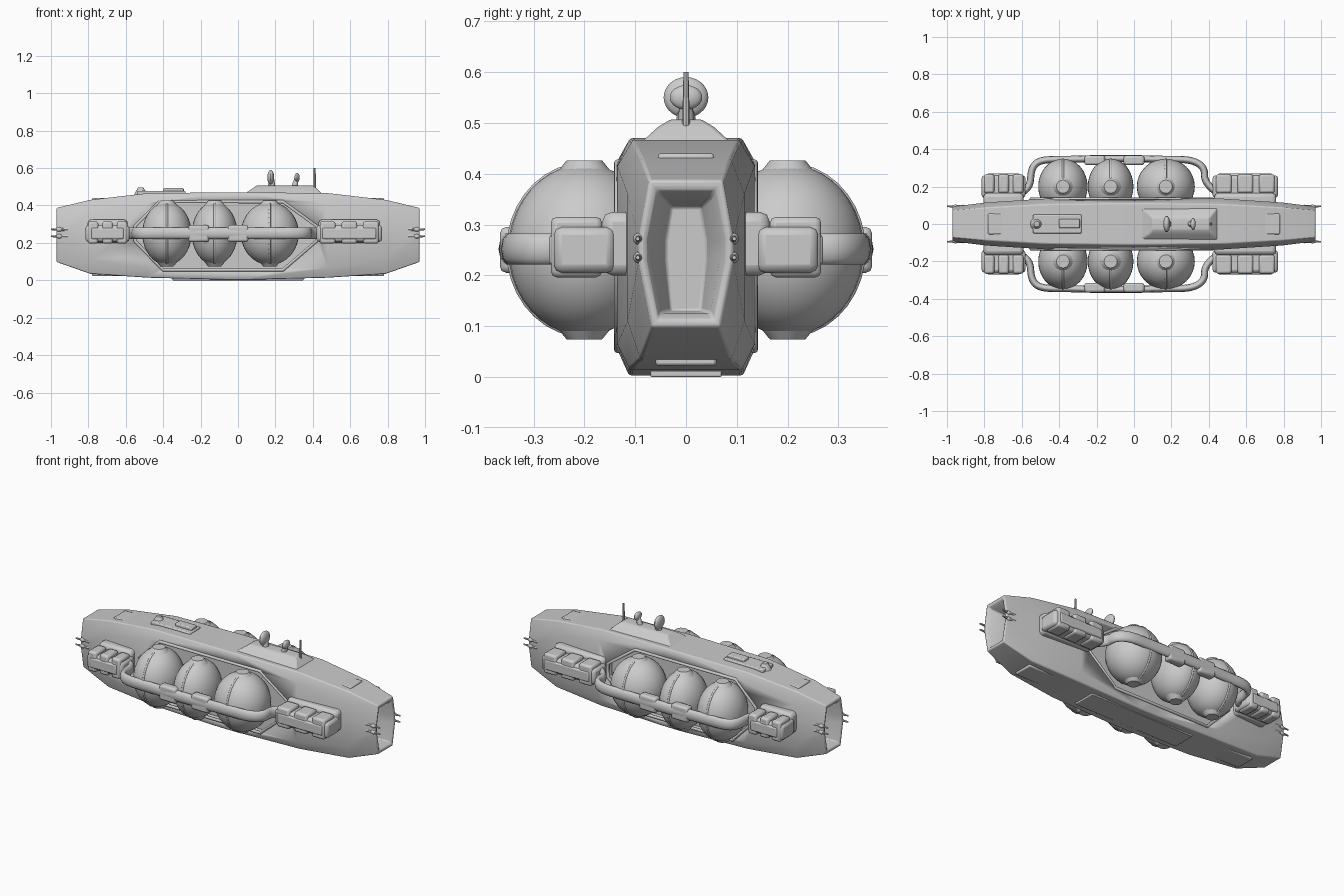
import bpy, bmesh, math
from mathutils import Vector

if "Cube" in bpy.data.objects:
    bpy.data.objects.remove(bpy.data.objects["Cube"])


def finish(name, bm, bevel=0, segs=2):
    bmesh.ops.recalc_face_normals(bm, faces=bm.faces)
    me = bpy.data.meshes.new(name)
    bm.to_mesh(me)
    bm.free()
    ob = bpy.data.objects.new(name, me)
    bpy.context.collection.objects.link(ob)
    if bevel:
        m = ob.modifiers.new("Bevel", 'BEVEL')
        m.width, m.segments, m.limit_method = bevel, segs, 'ANGLE'
    bpy.ops.object.select_all(action='DESELECT')
    ob.select_set(True)
    bpy.context.view_layer.objects.active = ob
    bpy.ops.object.shade_smooth_by_angle(angle=math.radians(35))
    return ob


def loft(name, rings, bevel=0):
    bm = bmesh.new()
    vs = [[bm.verts.new(p) for p in r] for r in rings]
    n = len(rings[0])
    for a, b in zip(vs, vs[1:]):
        for i in range(n):
            bm.faces.new((a[i], a[(i + 1) % n], b[(i + 1) % n], b[i]))
    bm.faces.new(vs[0])
    bm.faces.new(vs[-1])
    return finish(name, bm, bevel)


def box(name, x, y, z, bevel=0.006):
    rings = [[(x[0], y[0], k), (x[1], y[0], k), (x[1], y[1], k), (x[0], y[1], k)] for k in z]
    return loft(name, rings, bevel)


def ellipsoid(name, c, r, u=32, v=20):
    bm = bmesh.new()
    bmesh.ops.create_uvsphere(bm, u_segments=u, v_segments=v, radius=1)
    for w in bm.verts:
        w.co = Vector([c[i] + w.co[i] * r[i] for i in range(3)])
    return finish(name, bm)


def cone(name, a, b, r1, r2, n=12):
    a, b = Vector(a), Vector(b)
    q = Vector((0, 0, 1)).rotation_difference(b - a)
    bm = bmesh.new()
    bmesh.ops.create_cone(bm, cap_ends=True, segments=n, radius1=r1, radius2=r2, depth=(b - a).length)
    for w in bm.verts:
        w.co = q @ w.co + (a + b) / 2
    return finish(name, bm)


def tube(name, pts, r, cyclic=False, smooth=False, zscale=1, z0=0.0):
    cu = bpy.data.curves.new(name, 'CURVE')
    cu.dimensions, cu.bevel_depth, cu.bevel_resolution = '3D', r, 3
    cu.use_fill_caps = True
    s = cu.splines.new('NURBS' if smooth else 'POLY')
    s.points.add(len(pts) - 1)
    for p, co in zip(s.points, pts):
        p.co = (*co, 1)
    s.use_cyclic_u = cyclic
    if smooth:
        s.order_u, s.use_endpoint_u, s.resolution_u = 3, True, 6
    ob = bpy.data.objects.new(name, cu)
    ob.scale.z, ob.location.z = zscale, z0
    bpy.context.collection.objects.link(ob)
    return ob


# Hull: lofted eight-sided sections, with a recess sunk in each end
def section(x, zt, zb, wt, wm, wb, za, zc):
    half = [(wt, zt), (wm, za), (wm, zc), (wb, zb)]
    return [(x, y, z) for y, z in half] + [(x, -y, z) for y, z in reversed(half)]


half_hull = [
    (0.86, 0.335, 0.13, 0.03, 0.04, 0.03, 0.27, 0.23),
    (0.95, 0.355, 0.125, 0.05, 0.066, 0.048, 0.27, 0.23),
    (0.97, 0.37, 0.112, 0.06, 0.08, 0.056, 0.27, 0.23),
    (0.97, 0.387, 0.098, 0.072, 0.093, 0.068, 0.27, 0.23),
    (0.79, 0.43, 0.035, 0.088, 0.115, 0.09, 0.36, 0.11),
    (0.48, 0.466, 0.014, 0.105, 0.135, 0.11, 0.415, 0.065),
    (0.05, 0.47, 0.003, 0.11, 0.138, 0.112, 0.42, 0.06)]
rings = [section(-s[0], *s[1:]) for s in half_hull] + [section(*s) for s in reversed(half_hull)]
hull = loft("hull", rings, 0.005)

# Side bays cut into the hull, each with a raised rim
bay = [(-.55, .21), (-.55, .29), (-.42, .42), (.24, .42),
       (.42, .29), (.42, .21), (.24, .055), (-.40, .055)]
for side in (1, -1):
    cutter = loft("bay_cutter", [[(x, side * y, z) for x, z in bay] for y in (0.095, 0.3)])
    cutter.hide_render = True
    cutter.hide_viewport = True
    m = hull.modifiers.new("Bay", 'BOOLEAN')
    m.operation, m.object, m.solver = 'DIFFERENCE', cutter, 'EXACT'
    tube("bay_rim", [(x, side * 0.133, z) for x, z in bay], 0.009, cyclic=True)

for side in (1, -1):
    def Y(a, b):
        return sorted((side * a, side * b))

    # Three storage tanks with seam bands and end caps
    for x, r in ((-0.38, 0.132), (-0.125, 0.122), (0.17, 0.155)):
        ellipsoid("tank", (x, side * 0.20, 0.25), (r, 0.15, 0.168))
        for z in (1, -1):
            cone("tank_cap", (x, side * 0.2, 0.25 + z * 0.145), (x, side * 0.2, 0.25 + z * 0.176), 0.06, 0.035, 16)
        seam = [(x, side * (0.2 + 0.148 * math.cos(t)), 0.25 + 0.166 * math.sin(t))
                for t in [math.radians(a) for a in range(-90, 91, 10)]]
        tube("tank_seam", seam, 0.006)
        box("tank_mount", (x - 0.05, x + 0.05), Y(0.09, 0.15), (0.19, 0.31))

    # Guard rail wrapping around the tanks
    path = [(-.60, .17), (-.555, .19), (-.55, .30), (-.50, .345), (-.35, .345), (-.2, .35),
            (0, .35), (.17, .345), (.31, .345), (.38, .30), (.375, .22), (.44, .17)]
    tube("guard_rail", [(x, side * y, 0) for x, y in path], 0.019, smooth=True, zscale=1.7, z0=0.252)
    for x in (-0.21, 0.0):
        box("rail_clamp", (x - 0.055, x + 0.055), Y(0.315, 0.366), (0.205, 0.295), 0.012)

    # Side pods with ridged tops and outer panels
    for x0, x1 in ((-0.815, -0.58), (0.42, 0.77)):
        w = x1 - x0
        box("pod", (x0, x1), Y(0.14, 0.26), (0.205, 0.295), 0.016)
        box("pod_root", (x0 + 0.01, x1 - 0.01), Y(0.08, 0.165), (0.2, 0.325), 0.02)
        box("pod_panel", (x0 + 0.03, x1 - 0.03), Y(0.25, 0.27), (0.22, 0.28), 0.008)
        for i in range(3):
            cx = x0 + w * (0.17 + 0.33 * i)
            box("pod_rib", (cx - w * 0.12, cx + w * 0.12), Y(0.165, 0.266), (0.196, 0.315), 0.012)

    # Paired prongs at both ends
    for e in (1, -1):
        for z in (0.235, 0.272):
            cone("prong", (e * 0.91, side * 0.092, z), (e * 1.0, side * 0.095, z), 0.011, 0.004, 8)
            ellipsoid("prong_collar", (e * 0.955, side * 0.092, z), (0.018, 0.012, 0.012), 10, 8)

# Stepped plates under and over the hull ends
for e in (1, -1):
    a, b = sorted((e * 0.60, e * 0.78))
    box("lower_plate", (a, b), (-0.06, 0.06), (0.022, 0.06))
    box("upper_plate", (a, b), (-0.055, 0.055), (0.40, 0.44))

# Top superstructure
deck = [(.03, .45, .09, .46), (.08, .42, .055, .492), (.10, .40, .03, .507)]
loft("upper_deck", [[(a, -w, z), (b, -w, z), (b, w, z), (a, w, z)] for a, b, w, z in deck], 0.006)
ellipsoid("sensor_dish", (0.175, 0, 0.55), (0.018, 0.044, 0.04), 20, 14)
cone("dish_post", (0.18, 0, 0.49), (0.18, 0, 0.55), 0.022, 0.012)
cone("sensor_post", (0.30, 0, 0.49), (0.318, 0, 0.565), 0.018, 0.009)
ellipsoid("sensor_head", (0.316, 0, 0.55), (0.014, 0.032, 0.024), 16, 12)
cone("antenna_mast", (0.41, 0, 0.48), (0.41, 0, 0.60), 0.008, 0.005, 8)

# Low hatches on the other half of the top
box("top_hatch", (-0.54, -0.28), (-0.05, 0.05), (0.45, 0.477))
box("hatch_block", (-0.40, -0.29), (-0.022, 0.028), (0.46, 0.493))
cone("hatch_knob", (-0.52, 0, 0.46), (-0.52, 0, 0.495), 0.035, 0.015)

# Belly keel plate resting on the ground plane
box("keel_plate", (-0.35, 0.35), (-0.07, 0.07), (0.0, 0.03), 0.003)
